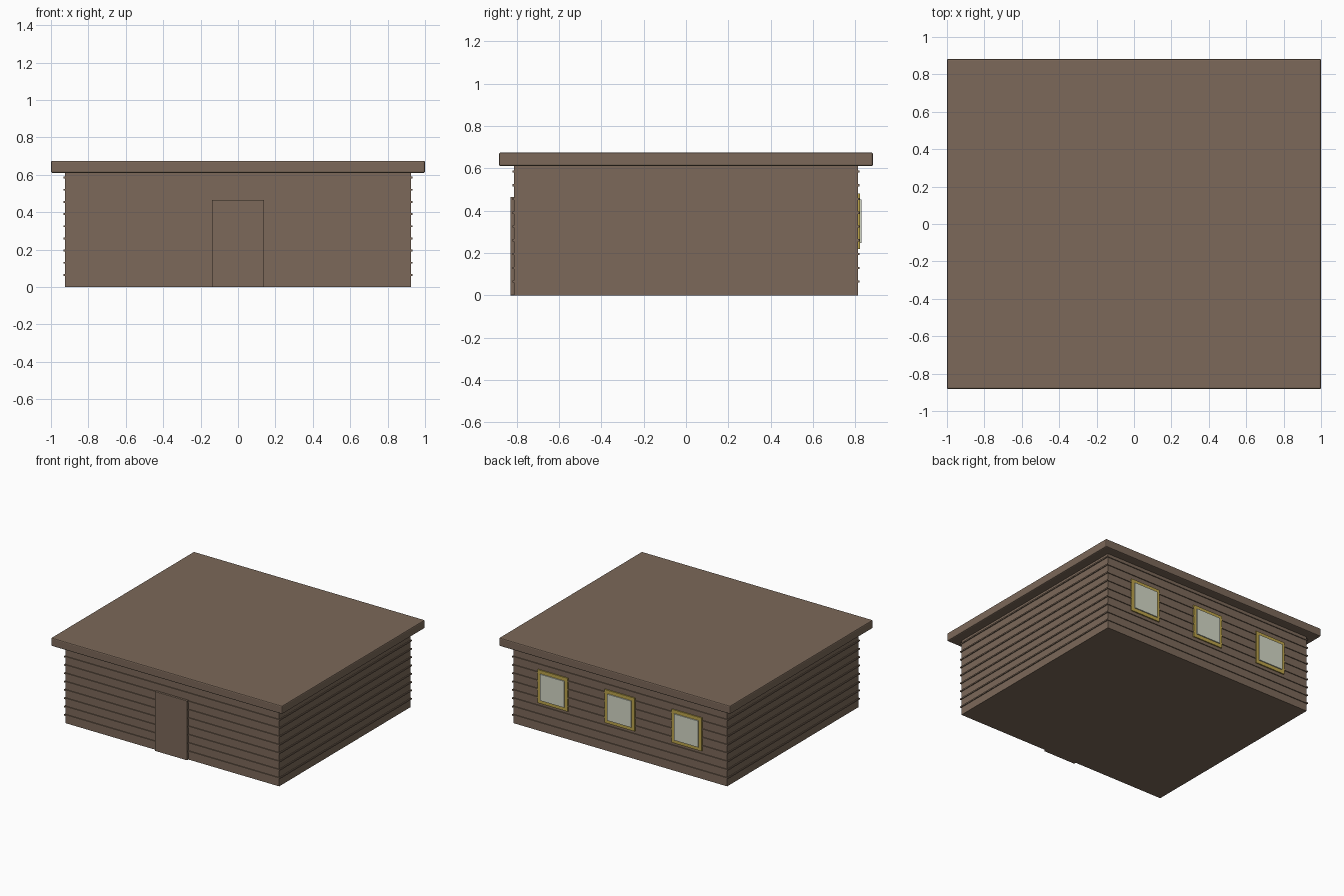
import bpy

cube = bpy.data.objects.get("Cube")
if cube:
    bpy.data.objects.remove(cube, do_unlink=True)


def material(name, rgb):
    mat = bpy.data.materials.new(name)
    mat.use_nodes = True
    colour = (*rgb, 1)
    mat.diffuse_color = colour
    bsdf = next(n for n in mat.node_tree.nodes if n.type == "BSDF_PRINCIPLED")
    bsdf.inputs["Base Color"].default_value = colour
    return mat


brown = material("brown wood", (0.20, 0.14, 0.10))
yellow = material("yellow trim", (0.50, 0.37, 0.07))
glass = material("pale glass", (0.66, 0.69, 0.57))


def box(name, low, high, mat, bevel=0):
    """Box between two opposite corners, with optionally softened edges."""
    centre = [(a + b) / 2 for a, b in zip(low, high)]
    bpy.ops.mesh.primitive_cube_add(size=1, location=centre)
    obj = bpy.context.object
    obj.name = name
    obj.scale = [b - a for a, b in zip(low, high)]
    bpy.ops.object.transform_apply(location=False, rotation=False, scale=True)
    obj.data.materials.append(mat)
    if bevel:
        mod = obj.modifiers.new("soft edges", "BEVEL")
        mod.width = bevel
        mod.segments = 2
    return obj


WALL_X, WALL_Y, WALL_TOP = 0.925, 0.812, 0.61

# Walls and the thin ridges of the plank siding
box("walls", (-WALL_X, -WALL_Y, 0), (WALL_X, WALL_Y, WALL_TOP), brown)
SPACING, PROUD, HALF = 0.065, 0.007, 0.005
for i in range(1, 10):
    z = i * SPACING
    x, y = WALL_X + PROUD, WALL_Y + PROUD
    box(f"siding_ridge_{i}", (-x, -y, z - HALF), (x, y, z + HALF), brown)

# Flat overhanging roof
box("roof", (-1, -0.883, WALL_TOP), (1, 0.883, 0.675), brown, 0.008)

# Front door
box("door", (-0.14, -0.83, 0), (0.14, -WALL_Y, 0.465), brown, 0.002)

# Back windows
for label, x in (("left", 0.58), ("middle", 0), ("right", -0.58)):
    box(f"window_frame_{label}", (x - 0.13, 0.8, 0.22), (x + 0.13, 0.821, 0.48), yellow)
    box(f"window_pane_{label}", (x - 0.105, 0.8, 0.247), (x + 0.105, 0.829, 0.453), glass)
